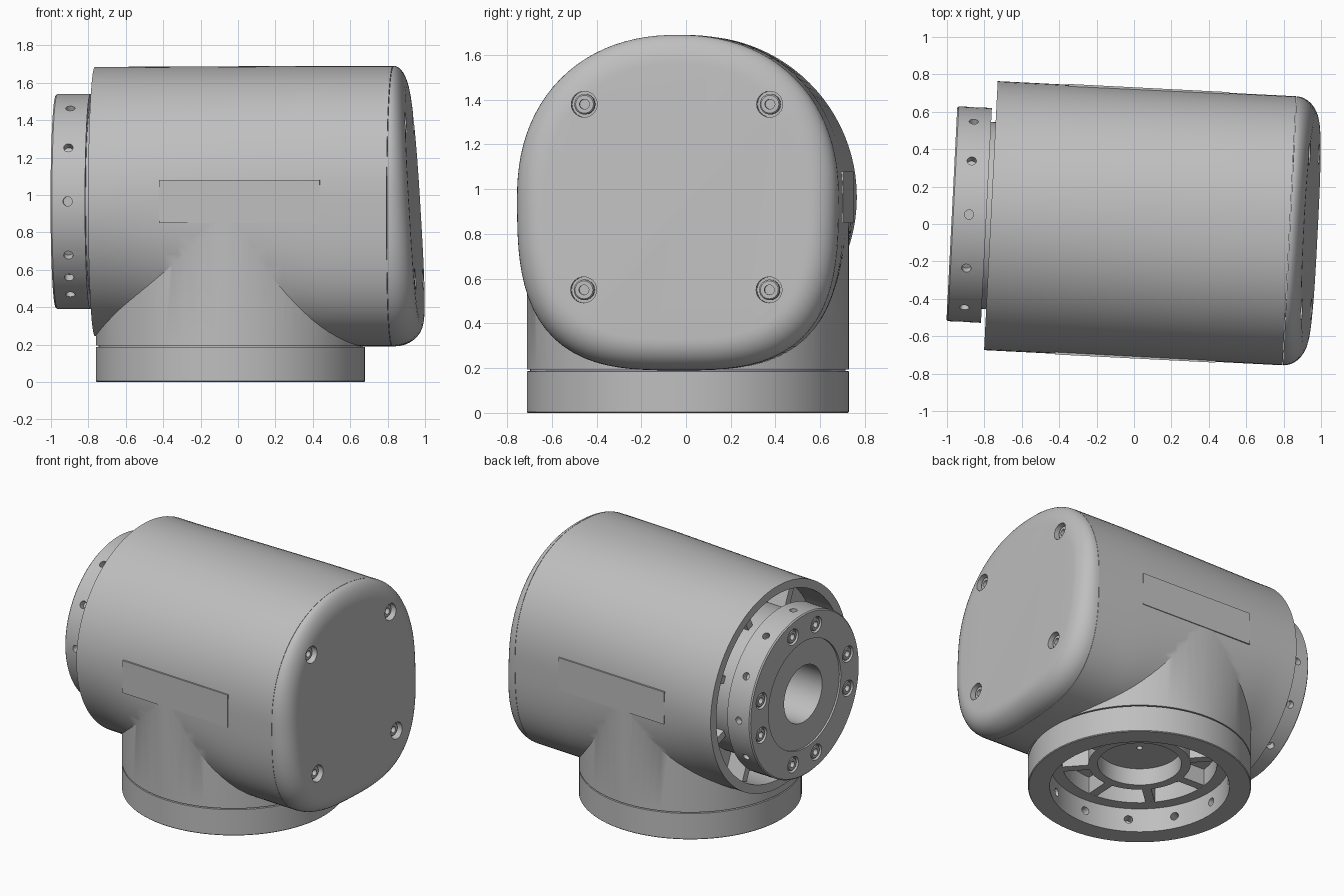
import bpy, bmesh, math
from mathutils import Matrix, Vector

if "Cube" in bpy.data.objects:
    bpy.data.objects.remove(bpy.data.objects["Cube"])

R, AXIS_Z = 0.72, 0.965            # shared radius, height of the barrel axis
LEFT, SEAM = -0.726, 0.874         # barrel ends along its axis
ALONG_X = Matrix.Translation((0, 0, AXIS_Z)) @ Matrix.Rotation(math.pi / 2, 4, 'Y')
PLACE = Matrix.Translation((-0.04, 0.008, 0)) @ Matrix.Rotation(math.radians(-2.9), 4, 'Z')
parts = []


def finish(name, bm):
    bmesh.ops.recalc_face_normals(bm, faces=bm.faces)
    mesh = bpy.data.meshes.new(name)
    bm.to_mesh(mesh)
    bm.free()
    obj = bpy.data.objects.new(name, mesh)
    bpy.context.collection.objects.link(obj)
    return obj


def part(name, bm):
    obj = finish(name, bm)
    parts.append(obj)
    return obj


def lathe(bm, profile, matrix=Matrix(), steps=96):
    """Revolve (radius, height) points about z, then place with the matrix."""
    tmp = bmesh.new()
    vs = [tmp.verts.new((r, 0, h)) for r, h in profile]
    es = [tmp.edges.new(p) for p in zip(vs, vs[1:])]
    if profile[0][0] > 0:
        es.append(tmp.edges.new((vs[-1], vs[0])))
    bmesh.ops.spin(tmp, geom=vs + es, cent=(0, 0, 0), axis=(0, 0, 1),
                   angle=2 * math.pi, steps=steps, use_merge=True)
    bmesh.ops.remove_doubles(tmp, verts=tmp.verts, dist=1e-5)
    tmp.transform(matrix)
    mesh = bpy.data.meshes.new("lathe_tmp")
    tmp.to_mesh(mesh)
    tmp.free()
    bm.from_mesh(mesh)
    bpy.data.meshes.remove(mesh)


def rod(bm, r, a, b, steps=24):
    a, b = Vector(a), Vector(b)
    turn = (b - a).to_track_quat('Z', 'Y').to_matrix().to_4x4()
    bmesh.ops.create_cone(bm, cap_ends=True, segments=steps, radius1=r, radius2=r,
                          depth=(b - a).length,
                          matrix=Matrix.Translation((a + b) / 2) @ turn)


def block(bm, centre, size, matrix=Matrix()):
    bmesh.ops.create_cube(bm, size=1, matrix=matrix @ Matrix.Translation(centre)
                          @ Matrix.Diagonal((*size, 1)))


def loft(bm, rings):
    loops = [[bm.verts.new(p) for p in ring] for ring in rings]
    for a, b in zip(loops, loops[1:]):
        for i in range(len(a)):
            j = (i + 1) % len(a)
            bm.faces.new((a[i], a[j], b[j], b[i]))
    bm.faces.new(loops[0])
    bm.faces.new(loops[-1])


def boolean(obj, bm, operation='DIFFERENCE'):
    tool = finish("cutter", bm)
    tool.hide_render = True
    mod = obj.modifiers.new("cut", 'BOOLEAN')
    mod.operation, mod.solver, mod.object = operation, 'EXACT', tool
    bpy.ops.object.select_all(action='DESELECT')
    bpy.context.view_layer.objects.active = obj
    obj.select_set(True)
    bpy.ops.object.modifier_apply(modifier=mod.name)
    bpy.data.objects.remove(tool)


def section(t, count=96):
    """Barrel outline: round at t = 0, squarer and deeper below at t = 1."""
    pts = []
    for i in range(count):
        a = 2 * math.pi * i / count
        c, s = math.cos(a), math.sin(a)
        n = 2 + t * (0.2 if s > 0 else 1.0)
        h = R + t * (0.005 if s > 0 else 0.055)
        r = (abs(c / R) ** n + abs(s / h) ** n) ** (-1 / n)
        pts.append((r * c, r * s))
    return pts


def polar(r, angle):
    return r * math.cos(angle), r * math.sin(angle)


def lid_face(z):
    return 0.985 - 0.06 * z


# Housing: lofted barrel joined to an upright pedestal, hollow at both openings
bm = bmesh.new()
stations = [LEFT + (SEAM - 0.002 - LEFT) * i / 20 for i in range(21)]
loft(bm, [[(x, y, AXIS_Z + z) for y, z in section(min(1, max(0, (x + 0.6) / 1.1)))]
          for x in stations])
housing = part("housing", bm)
bm = bmesh.new()
rod(bm, R, (0, 0, 0.194), (0, 0, 0.9), 96)
boolean(housing, bm, 'UNION')
for radius, start, end in (
        (0.66, (-0.8, 0, AXIS_Z), (-0.5, 0, AXIS_Z)),
        (0.58, (0, 0, 0.1), (0, 0, 0.29)),
        (0.02, (0, 0, 0.2), (0, 0, 0.36))):
    bm = bmesh.new()
    rod(bm, radius, start, end, 96 if radius > 0.1 else 16)
    boolean(housing, bm)

# End lid: rounded rim running into a slightly slanted face
bm = bmesh.new()
rings = []
for k in range(10):
    a = k / 9 * math.pi / 2
    scale = 1 - 0.13 / R * (1 - math.cos(a))
    rings.append([(SEAM + (lid_face(z * scale) - SEAM) * math.sin(a),
                   y * scale, AXIS_Z + z * scale) for y, z in section(1)])
loft(bm, rings)
lid = part("end_lid", bm)
corners = [(y, z) for y in (-0.415, 0.415) for z in (-0.415, 0.415)]
bm = bmesh.new()
for y, z in corners:
    rod(bm, 0.058, (lid_face(z) - 0.08, y, AXIS_Z + z), (1.2, y, AXIS_Z + z))
boolean(lid, bm)

# Socket-head screws
SCREW = [(0, -0.03), (0.022, -0.03), (0.022, 0), (0.04, 0), (0.046, -0.006),
         (0.046, -0.07), (0, -0.07)]
bm = bmesh.new()
for y, z in corners:
    lathe(bm, SCREW, Matrix.Translation((lid_face(z) - 0.025, y, z)) @ ALONG_X, 24)
part("lid_screws", bm)

# Output flange with bore, hub, screw pockets and radial holes
bm = bmesh.new()
lathe(bm, [(0.2, -0.922), (0.38, -0.922), (0.38, -0.935), (0.567, -0.935),
           (0.575, -0.927), (0.575, -0.75), (0.5, -0.75), (0.5, -0.49),
           (0.2, -0.49)], ALONG_X)
flange = part("output_flange", bm)
bolts = [polar(0.47, math.radians(q * 90 + d)) for q in range(4) for d in (-15, 15)]
bm = bmesh.new()
for y, z in bolts:
    rod(bm, 0.056, (-1, y, AXIS_Z + z), (-0.895, y, AXIS_Z + z))
for deg in [30 * i for i in range(12)] + [225]:
    (y0, z0), (y1, z1) = (polar(r, math.radians(deg)) for r in (0.53, 0.62))
    rod(bm, 0.025, (-0.843, y0, AXIS_Z + z0), (-0.843, y1, AXIS_Z + z1), 16)
boolean(flange, bm)
bm = bmesh.new()
facing = Matrix.Translation((0, 0, AXIS_Z)) @ Matrix.Rotation(-math.pi / 2, 4, 'Y')
for y, z in bolts:
    lathe(bm, SCREW, Matrix.Translation((-0.93, y, z)) @ facing, 24)
part("flange_screws", bm)

# Ribs between hub and barrel wall
bm = bmesh.new()
for i in range(8):
    spin = Matrix.Translation((0, 0, AXIS_Z)) @ Matrix.Rotation(math.pi * (i + 0.5) / 4, 4, 'X')
    block(bm, (-0.565, 0, 0.58), (0.15, 0.05, 0.18), spin)
part("barrel_ribs", bm)

# Base ring with holes in its inner wall
bm = bmesh.new()
lathe(bm, [(0.58, 0), (0.715, 0), (R, 0.005), (R, 0.186), (0.706, 0.187),
           (0.706, 0.2), (0.58, 0.2)])
base = part("base_ring", bm)
bm = bmesh.new()
for i in range(12):
    a = math.pi * i / 6
    rod(bm, 0.028, (*polar(0.54, a), 0.09), (*polar(0.65, a), 0.09), 16)
boolean(base, bm)

# Spoked web inside the base
bm = bmesh.new()
lathe(bm, [(0.5, 0.17), (0.585, 0.17), (0.585, 0.295), (0.5, 0.295)])
lathe(bm, [(0.27, 0.17), (0.33, 0.17), (0.33, 0.295), (0.27, 0.295)])
for i in range(8):
    block(bm, (0.415, 0, 0.2325), (0.21, 0.06, 0.123), Matrix.Rotation(math.pi * i / 4, 4, 'Z'))
part("base_web", bm)

# Flat plates on both flanks
bm = bmesh.new()
for side in (-1, 1):
    block(bm, (0.084, side * 0.712, AXIS_Z), (0.86, 0.024, 0.23))
part("side_plates", bm)

# Shared grey finish, shading and placement
grey = bpy.data.materials.new("light_grey")
grey.use_nodes = True
colour = (0.52, 0.52, 0.52, 1)
grey.diffuse_color = colour
grey.node_tree.nodes["Principled BSDF"].inputs["Base Color"].default_value = colour
for obj in parts:
    obj.data.materials.clear()
    obj.data.materials.append(grey)
    obj.matrix_world = PLACE
    bpy.ops.object.select_all(action='DESELECT')
    bpy.context.view_layer.objects.active = obj
    obj.select_set(True)
    bpy.ops.object.shade_smooth_by_angle(angle=math.radians(30))
